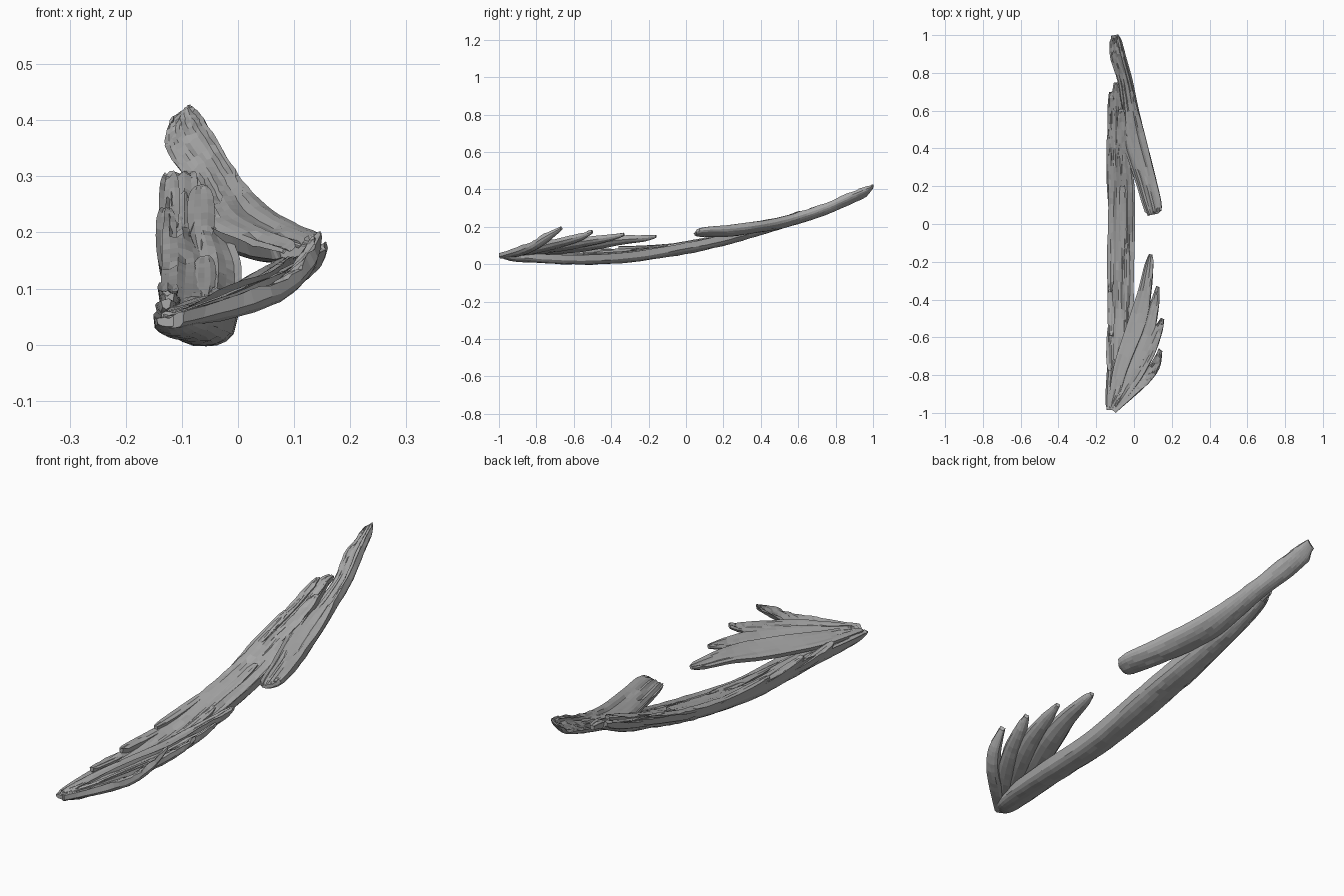
import bpy, bmesh, math, random
from mathutils import Vector

if "Cube" in bpy.data.objects:
    bpy.data.objects.remove(bpy.data.objects["Cube"])

random.seed(7)

wood = bpy.data.materials.new("weathered grey wood")
wood.diffuse_color = (0.40, 0.40, 0.40, 1)
wood.use_nodes = True
wood.node_tree.nodes["Principled BSDF"].inputs["Base Color"].default_value = wood.diffuse_color


def sample(stations, t):
    """Smoothly interpolate the station tuples, t in 0..1."""
    n = len(stations) - 1
    i = min(int(t * n), n - 1)
    f = t * n - i
    p0, p1 = stations[max(i - 1, 0)], stations[i]
    p2, p3 = stations[i + 1], stations[min(i + 2, n)]
    out = []
    for a, b, c, d in zip(p0, p1, p2, p3):
        m1, m2 = (c - a) / 2, (d - b) / 2
        out.append((2*f**3 - 3*f**2 + 1)*b + (f**3 - 2*f**2 + f)*m1
                   + (3*f**2 - 2*f**3)*c + (f**3 - f**2)*m2)
    return out


def strip(name, stations, rings=28, cols=9, grain=0.005):
    """Split-wood strip: ridged top, rounded underside.
    Station: centre x, y, z of the top, width, depth, roll."""
    a, b = Vector(stations[0][:3]), Vector(stations[-1][:3])
    along = Vector((b.x - a.x, b.y - a.y, 0)).normalized()
    flat = Vector((along.y, -along.x, 0))
    up = Vector((0, 0, 1))
    ridge = [random.uniform(-1, 1) for _ in range(cols)]
    bm = bmesh.new()
    prev = None
    for r in range(rings + 1):
        t = r / rings
        x, y, z, w, d, roll = sample(stations, t)
        side = flat * math.cos(roll) + up * math.sin(roll)
        down = flat * math.sin(roll) - up * math.cos(roll)
        c = Vector((x, y, z))
        g = min(grain, d * 0.25)
        end = 0 < r < rings
        ring = []
        for k in range(cols):
            if random.random() < 0.18:
                ridge[k] = random.uniform(-1, 1)
            s = -1 + 2 * k / (cols - 1)
            edge = 1 + (0.05 * ridge[k] if k in (0, cols - 1) else 0)
            slip = along * (random.uniform(-.008, .008) if end else 0)
            ring.append(c + side * (s * w / 2 * edge) + down * (g * ridge[k]) + slip)
        for k in range(1, cols - 1):
            ang = math.pi * k / (cols - 1)
            bulge = 1 + random.uniform(-.05, .05)
            ring.append(c + side * (math.cos(ang) * w / 2)
                        + down * (math.sin(ang) ** 0.8 * d * bulge + g))
        ring = [bm.verts.new(p) for p in ring]
        n = len(ring)
        if prev:
            for k in range(n):
                bm.faces.new((prev[k], prev[(k+1) % n], ring[(k+1) % n], ring[k]))
        else:
            bm.faces.new(ring)
        prev = ring
    bm.faces.new(prev[::-1])
    bmesh.ops.recalc_face_normals(bm, faces=bm.faces)
    me = bpy.data.meshes.new(name)
    bm.to_mesh(me)
    bm.free()
    me.materials.append(wood)
    ob = bpy.data.objects.new(name, me)
    bpy.context.collection.objects.link(ob)
    return ob


def edges(y, xl, zl, xr, zr, depth):
    """Station given by its left and right edge."""
    return ((xl + xr) / 2, y, (zl + zr) / 2, math.hypot(xr - xl, zr - zl),
            depth, math.atan2(zr - zl, xr - xl))


# Long main strip
main = [edges(*s) for s in (
    (-.985, -.145, .045, -.095, .05, .012),
    (-.90, -.152, .05, -.05, .055, .032),
    (-.60, -.135, .07, -.002, .045, .052),
    (-.30, -.138, .085, .0, .06, .055),
    (0, -.138, .12, .008, .11, .053),
    (.20, -.135, .16, .005, .15, .05),
    (.40, -.135, .215, -.02, .205, .047),
    (.55, -.13, .25, -.045, .25, .04),
    (.70, -.12, .297, -.075, .30, .02))]
strip("main_strip", main, rings=48, cols=11, grain=.007)

# Upper strip lying over the far end
upper = [edges(*s) for s in (
    (.05, .075, .163, .13, .18, .012),
    (.09, .05, .167, .146, .198, .028),
    (.25, .0, .182, .11, .213, .042),
    (.45, -.065, .212, .06, .243, .042),
    (.60, -.072, .243, .02, .28, .04),
    (.75, -.085, .285, -.015, .33, .038),
    (.88, -.125, .338, -.05, .388, .034),
    (.96, -.13, .367, -.07, .415, .022),
    (1.0, -.118, .405, -.085, .428, .006))]
strip("upper_strip", upper, rings=36, cols=11)

# Fan of four split blades at the near end
base = (-.115, -.97, .057, .045, .02, .1)
blades = [
    [base, (-.07, -.76, .082, .08, .03, .3), (.015, -.52, .113, .10, .035, .35),
     (.055, -.36, .137, .075, .03, .35), (.078, -.22, .15, .048, .024, .3),
     (.087, -.16, .156, .018, .012, .3)],
    [base, (-.03, -.79, .088, .08, .03, .35), (.06, -.59, .122, .08, .033, .4),
     (.105, -.43, .147, .052, .026, .45), (.125, -.33, .165, .018, .012, .4)],
    [base, (-.015, -.83, .088, .08, .03, .35), (.068, -.69, .12, .075, .03, .4),
     (.122, -.57, .152, .052, .026, .45), (.15, -.5, .178, .02, .012, .4)],
    [(-.115, -.985, .053, .05, .02, .1), (-.015, -.885, .08, .065, .03, .3),
     (.065, -.81, .108, .06, .03, .4), (.115, -.74, .15, .052, .026, .5),
     (.14, -.665, .197, .022, .012, .4)]]
for i, st in enumerate(blades, 1):
    strip(f"fan_blade_{i}", st, rings=20, cols=7, grain=.004)


# Splinters along the left edge and far end: x, start y, end y, width, lift
def main_top(y):
    st = min((sample(main, i / 200) for i in range(201)), key=lambda s: abs(s[1] - y))
    return st[2]


splinters = [
    (-.095, .32, .75, .045, .01), (-.122, .28, .70, .035, .012),
    (-.128, .05, .50, .035, .012), (-.066, .25, .61, .045, .018),
    (-.125, .05, -.36, .035, .03), (-.122, -.2, -.59, .035, .035),
    (-.128, -.5, -.775, .035, .03), (-.06, -.25, .2, .04, .006),
    (-.04, -.55, -.1, .035, .006)]
for i, (x, y0, y1, w, lift) in enumerate(splinters, 1):
    st = []
    for f, wf in ((0, .25), (.3, .9), (.6, 1.1), (.88, .95), (1, .5)):
        y = y0 + (y1 - y0) * f
        st.append((x, y, main_top(y) - .004 + lift * f, w * wf, .028 * min(1, wf), 0))
    strip(f"splinter_{i}", st, rings=12, cols=5, grain=.004)
